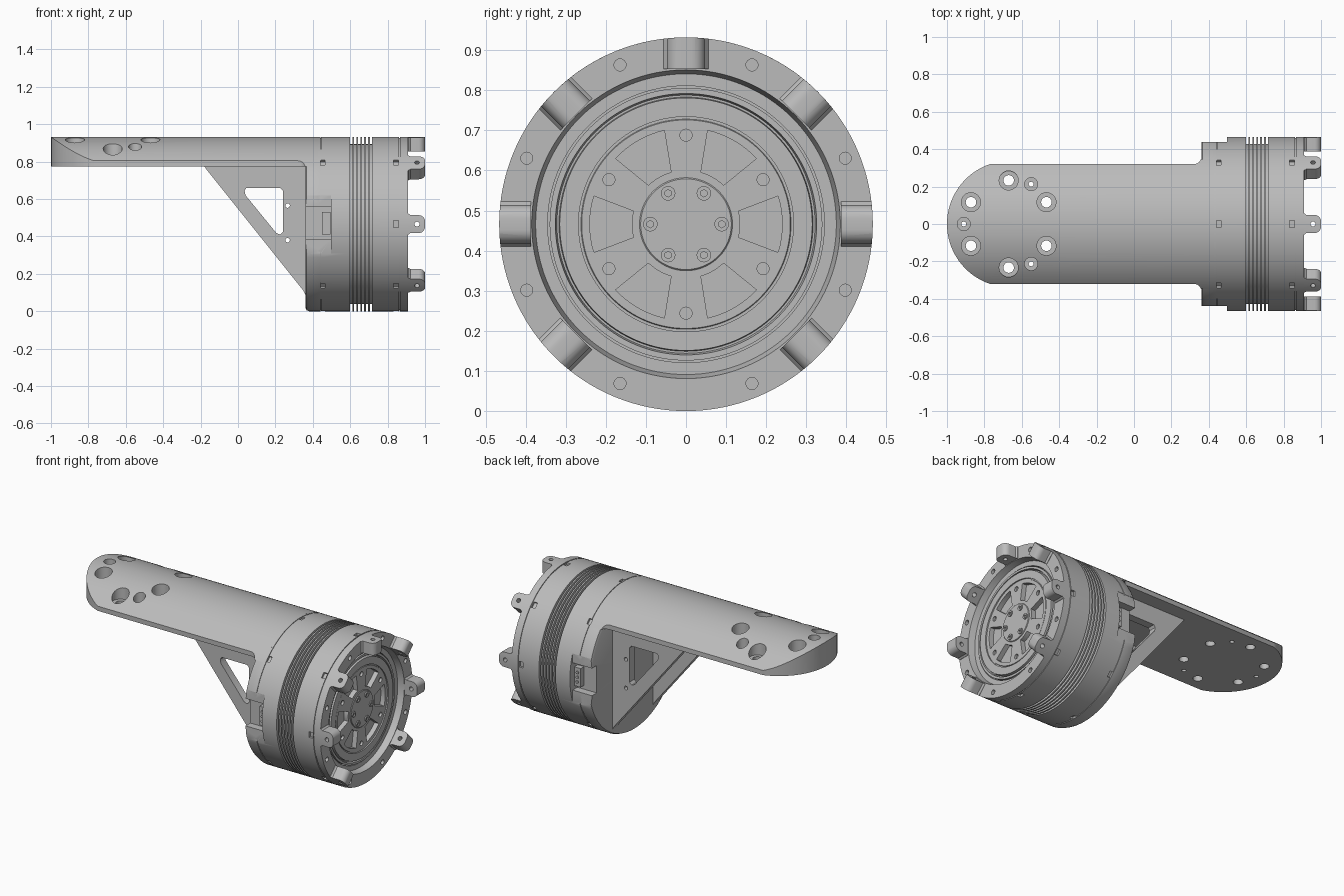
import bpy, bmesh
from math import sin, cos, pi, radians, sqrt
from mathutils import Matrix, Vector

if "Cube" in bpy.data.objects:
    bpy.data.objects.remove(bpy.data.objects["Cube"])

R = 0.466          # drum radius, also the height of its axis
SEG = 128
AXIS = Matrix.Translation((0, 0, R))

grey = bpy.data.materials.new("machined_grey")
grey.use_nodes = True
grey.diffuse_color = (0.5, 0.5, 0.5, 1)
grey.node_tree.nodes["Principled BSDF"].inputs["Base Color"].default_value = (0.5, 0.5, 0.5, 1)


def add(name, bm):
    bmesh.ops.recalc_face_normals(bm, faces=bm.faces)
    mesh = bpy.data.meshes.new(name)
    bm.to_mesh(mesh)
    bm.free()
    mesh.materials.append(grey)
    ob = bpy.data.objects.new(name, mesh)
    bpy.context.collection.objects.link(ob)
    return ob


def apply(ob, kind, **settings):
    mod = ob.modifiers.new(kind, kind)
    for key, value in settings.items():
        setattr(mod, key, value)
    graph = bpy.context.evaluated_depsgraph_get()
    mesh = bpy.data.meshes.new_from_object(ob.evaluated_get(graph))
    ob.modifiers.clear()
    ob.data = mesh


def boolean(ob, bm, operation="DIFFERENCE"):
    cutter = add("cutter", bm)
    cutter.hide_render = True
    apply(ob, "BOOLEAN", object=cutter, operation=operation, solver="EXACT")
    bpy.data.objects.remove(cutter)


def cyl(bm, pos, axis, r, length, seg=24):
    """Cylinder centred on pos, running along axis."""
    turn = Vector(axis).to_track_quat("Z", "Y").to_matrix().to_4x4()
    bmesh.ops.create_cone(bm, cap_ends=True, segments=seg, radius1=r, radius2=r,
                          depth=length, matrix=Matrix.Translation(pos) @ turn)


def box(bm, lo, hi, turn=Matrix()):
    mid = [(a + b) / 2 for a, b in zip(lo, hi)]
    size = [b - a for a, b in zip(lo, hi)]
    bmesh.ops.create_cube(bm, size=1, matrix=turn @ Matrix.Translation(mid) @ Matrix.Diagonal((*size, 1)))


def prism(bm, points, place, lo, hi, turn=Matrix()):
    """Extrude a 2D outline; place(u, v, w) gives the position."""
    rings = [[bm.verts.new(turn @ Vector(place(u, v, w))) for u, v in points] for w in (lo, hi)]
    bm.faces.new(rings[0])
    bm.faces.new(rings[1])
    for i in range(len(points)):
        j = (i + 1) % len(points)
        bm.faces.new((rings[0][i], rings[0][j], rings[1][j], rings[1][i]))


def lathe(name, profile):
    """Spin (x, radius) points around the drum axis."""
    bm = bmesh.new()
    verts = [bm.verts.new((x, 0, r)) for x, r in profile]
    edges = [bm.edges.new(pair) for pair in zip(verts, verts[1:])]
    bmesh.ops.spin(bm, geom=verts + edges, cent=(0, 0, 0), axis=(1, 0, 0), angle=2 * pi, steps=SEG)
    bmesh.ops.remove_doubles(bm, verts=bm.verts, dist=0.0001)
    bm.transform(AXIS)
    return add(name, bm)


def polar(x, r, deg):
    return (x, r * cos(radians(deg)), R + r * sin(radians(deg)))


def around(deg):
    """Turn something built at the top of the drum to an angle on it."""
    return AXIS @ Matrix.Rotation(radians(deg - 90), 4, "X")


def arc(cx, cy, r, start, end, n):
    return [(cx + r * cos(radians(start + (end - start) * i / n)),
             cy + r * sin(radians(start + (end - start) * i / n))) for i in range(n + 1)]


# Drum housing with cooling fins and a stepped bore
fins = []
for i in range(6):
    x = 0.6 + i * 0.021
    fins += [(x, R), (x, 0.427), (x + 0.012, 0.427), (x + 0.012, R)]
housing = lathe("drum_housing", [(0.43, 0), (0.43, 0.462), (0.445, 0.462), (0.445, R), *fins,
                                 (0.86, R), (0.86, 0.461), (0.866, 0.461), (0.866, R), (0.91, R),
                                 (0.91, 0.385), (0.87, 0.375), (0.87, 0.345), (0.82, 0.345), (0.82, 0)])
bm = bmesh.new()
for k in range(8):
    cyl(bm, polar(0.91, 0.43, 22.5 + 45 * k), (1, 0, 0), 0.015, 0.04)
    for x in (0.45, 0.845):
        box(bm, (x - 0.014, -0.018, 0.452), (x + 0.014, 0.018, 0.5), around(45 * k))
boolean(housing, bm)

# End plate of the bracket
plate = lathe("bracket_end_plate", [(0.36, 0), (0.36, 0.446), (0.366, 0.46), (0.38, R), (0.44, R), (0.44, 0)])

# Side recesses for the connectors, cut through plate and housing
for ob in (plate, housing):
    bm = bmesh.new()
    for s in (-1, 1):
        for depth, z0, z1 in ((0.438, 0.30, 0.62), (0.39, 0.385, 0.56)):
            lo, hi = sorted((s * depth, s * 0.6))
            box(bm, (0.3, lo, z0), (0.497, hi, z1))
            boolean(ob, bm)
            bm = bmesh.new()
    bm.free()

# Connectors in the recesses
bm = bmesh.new()
for s in (-1, 1):
    lo, hi = sorted((s * 0.38, s * 0.425))
    box(bm, (0.45, lo, 0.41), (0.495, hi, 0.53))
    for z in (0.44, 0.47, 0.5):
        cyl(bm, (0.472, s * 0.425, z), (0, 1, 0), 0.009, 0.014, 16)
add("connectors", bm)

# Mounting lugs around the open end, none at the bottom
bm, holes = bmesh.new(), bmesh.new()
side = [(0.056, 0.9), (0.056, 0.912), (0.048, 0.922)] + arc(0.014, 0.966, 0.034, 0, 90, 6)
outline = side + [(-y, x) for y, x in reversed(side)]
for k in range(-1, 6):
    prism(bm, outline, lambda u, v, w: (v, u, w), 0.387, 0.5, around(45 * k))
    cyl(holes, polar(0.957, 0.43, 45 * k), Vector(polar(0, 1, 45 * k)) - Vector((0, 0, R)), 0.013, 0.3)
lugs = add("mounting_lugs", bm)
boolean(lugs, holes)
bm = bmesh.new()
cyl(bm, (0.9, 0, R), (1, 0, 0), R, 0.4, SEG)
boolean(lugs, bm, "INTERSECT")

# Rotor face with grooves, pockets and pin holes
rotor = lathe("rotor_face", [(0.8, 0), (0.8, 0.34), (0.875, 0.34), (0.875, 0.326), (0.855, 0.322),
                             (0.855, 0.317), (0.88, 0.315), (0.88, 0.268), (0.872, 0.268),
                             (0.872, 0.262), (0.876, 0.26), (0.876, 0)])
bm = bmesh.new()
pocket = arc(0, 0, 0.24, -17, 17, 8) + arc(0, 0, 0.135, 14, -14, 6)
for k in range(6):
    prism(bm, pocket, lambda u, v, w: (w, v, u), 0.845, 0.95, around(60 * k))
    cyl(bm, polar(0.876, 0.222, 30 + 60 * k), (1, 0, 0), 0.015, 0.03)
boolean(rotor, bm)

# Hub cap and its socket screws
lathe("hub_cap", [(0.86, 0), (0.86, 0.116), (0.878, 0.116), (0.881, 0.113), (0.881, 0)])
bm, sockets = bmesh.new(), bmesh.new()
for k in range(6):
    cyl(bm, polar(0.882, 0.089, 60 * k), (1, 0, 0), 0.018, 0.012)
    cyl(sockets, polar(0.888, 0.089, 60 * k), (1, 0, 0), 0.009, 0.014, 6)
screws = add("hub_screws", bm)
boolean(screws, sockets)

# Arm: rounded plan outline trimmed by the drum's curve
half = [(0.43, 0.40), (0.36, 0.40), (0.36, 0.36)] + arc(0.32, 0.36, 0.04, -15, -90, 5)
tip = arc(-0.662, 0, 0.338, 108.8, 251.2, 32)
plan = half + tip + [(x, -y) for x, y in reversed(half)]
bm = bmesh.new()
prism(bm, plan, lambda u, v, w: (u, v, w), 0.775, 1)
arm = add("arm", bm)
bm = bmesh.new()
cyl(bm, (-0.3, 0, R), (1, 0, 0), R, 1.6, SEG * 2)
boolean(arm, bm, "INTERSECT")

# Stepped screw holes in the arm
big = [(-0.67 + 0.233 * cos(radians(a)), 0.233 * sin(radians(a))) for a in range(30, 390, 60)]
small = [(-0.91, 0), (-0.55, 0.213), (-0.55, -0.213)]
for spots, bore, shank in ((big, 0.051, 0.028), (small, 0.035, 0.013)):
    for r, z in ((bore, 0.91), (shank, 0.8)):
        bm = bmesh.new()
        for x, y in spots:
            cyl(bm, (x, y, z), (0, 0, 1), r, 0.18, 32)
        boolean(arm, bm)

# Twin gussets under the arm, each with a window and two pin holes
bm, holes = bmesh.new(), bmesh.new()
web = [(-0.19, 0.79), (-0.17, 0.76), (0.35, 0.11), (0.37, 0.07), (0.37, 0.79)]
window = [(0.045, 0.66), (0.225, 0.66), (0.24, 0.645), (0.24, 0.425), (0.225, 0.41),
          (0.205, 0.418), (0.04, 0.62), (0.035, 0.645)]
for s in (-1, 1):
    prism(bm, web, lambda u, v, w: (u, w, v), s * 0.18, s * 0.23)
    prism(holes, window, lambda u, v, w: (u, w, v), s * 0.1, s * 0.3)
    for z in (0.565, 0.38):
        cyl(holes, (0.265, s * 0.2, z), (0, 1, 0), 0.012, 0.2)
gussets = add("gussets", bm)
boolean(gussets, holes)

# Smooth round surfaces, crisp edges
bpy.ops.object.select_all(action="DESELECT")
for ob in bpy.context.scene.objects:
    if ob.type == "MESH":
        ob.select_set(True)
        bpy.context.view_layer.objects.active = ob
bpy.ops.object.shade_smooth_by_angle(angle=radians(30))
